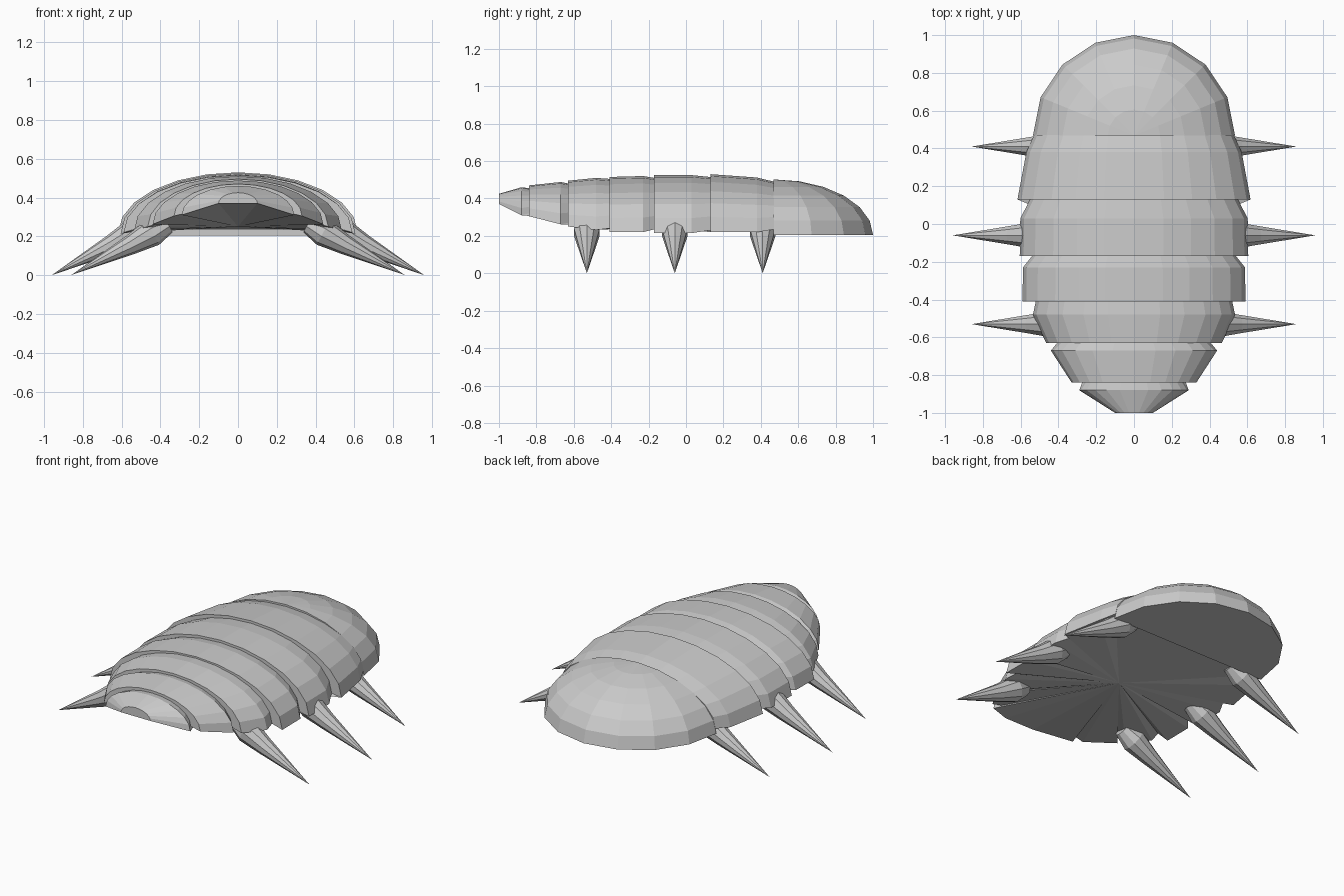
import bpy, bmesh
from math import sin, cos, pi
from mathutils import Vector

if "Cube" in bpy.data.objects:
    bpy.data.objects.remove(bpy.data.objects["Cube"])


def finish(bm, name):
    bmesh.ops.recalc_face_normals(bm, faces=bm.faces)
    me = bpy.data.meshes.new(name)
    bm.to_mesh(me)
    bm.free()
    ob = bpy.data.objects.new(name, me)
    bpy.context.collection.objects.link(ob)
    return ob


def bridge(bm, a, b, closed=False):
    n = len(a)
    for i in range(n if closed else n - 1):
        j = (i + 1) % n
        bm.faces.new((a[i], a[j], b[j], b[i]))


# Armoured body: arches along y as (y, half width, bottom z, top z)
ARCHES = [
    (-1.00, 0.10, 0.37, 0.425),
    (-0.88, 0.29, 0.31, 0.46), (-0.84, 0.265, 0.32, 0.455),
    (-0.84, 0.33, 0.305, 0.47), (-0.67, 0.44, 0.262, 0.488), (-0.63, 0.40, 0.27, 0.48),
    (-0.63, 0.465, 0.25, 0.495), (-0.48, 0.535, 0.232, 0.51), (-0.41, 0.52, 0.24, 0.505),
    (-0.41, 0.59, 0.22, 0.515), (-0.23, 0.588, 0.22, 0.52), (-0.17, 0.54, 0.235, 0.51),
    (-0.17, 0.605, 0.215, 0.525), (0.03, 0.602, 0.215, 0.525), (0.13, 0.55, 0.23, 0.515),
    (0.13, 0.617, 0.22, 0.53), (0.38, 0.57, 0.22, 0.512), (0.47, 0.53, 0.235, 0.49),
]
STEPS = 12
bm = bmesh.new()
rings = []
for y, w, lo, hi in ARCHES:
    rings.append([bm.verts.new((w * cos(pi * i / STEPS), y, lo + (hi - lo) * sin(pi * i / STEPS)))
                  for i in range(STEPS + 1)])
for a, b in zip(rings, rings[1:]):
    bridge(bm, a, b)
bm.faces.new(rings[0])
bm.faces.new(rings[-1])
# Underside: fan from the lower rim to one centre point
hub = bm.verts.new((0, -0.13, 0.25))
rim = [r[0] for r in rings] + [r[-1] for r in reversed(rings)]
for i, v in enumerate(rim):
    bm.faces.new((v, rim[(i + 1) % len(rim)], hub))
finish(bm, "segmented_body")

# Head shield: quarter ellipsoid with flat underside and back
bm = bmesh.new()
arcs = []
for k in range(6):
    e = pi / 2 * k / 6
    arcs.append([bm.verts.new((0.535 * cos(e) * cos(pi * i / 8),
                               0.468 + 0.532 * cos(e) * sin(pi * i / 8),
                               0.205 + 0.297 * sin(e))) for i in range(9)])
for a, b in zip(arcs, arcs[1:]):
    bridge(bm, a, b)
top = bm.verts.new((0, 0.468, 0.502))
for i in range(8):
    bm.faces.new((arcs[-1][i], arcs[-1][i + 1], top))
bm.faces.new(arcs[0])
bm.faces.new([a[0] for a in arcs] + [top] + [a[-1] for a in reversed(arcs)])
finish(bm, "head_shield")


# Legs: bent tapering spikes, mirrored left and right
def leg(name, side, y, shift):
    bm = bmesh.new()
    axis = Vector((0.88, 0, -0.47))
    up = Vector((0.47, 0, 0.88))
    loops = []
    for x, z, r in ((0.36, 0.265, 0.05), (0.44, 0.22, 0.072), (0.55, 0.158, 0.052)):
        loop = []
        for i in range(10):
            t = 2 * pi * i / 10
            p = Vector((x + shift, y, z)) + up * (r * cos(t)) + Vector((0, r * sin(t), 0))
            loop.append(bm.verts.new((p.x * side, p.y, p.z)))
        loops.append(loop)
    for a, b in zip(loops, loops[1:]):
        bridge(bm, a, b, True)
    bm.faces.new(loops[0])
    tip = bm.verts.new(((0.86 + shift) * side, y, 0))
    for i in range(10):
        bm.faces.new((loops[-1][i], loops[-1][(i + 1) % 10], tip))
    finish(bm, name)


for place, y, shift in (("head_end", 0.41, 0), ("middle", -0.06, 0.1), ("tail_end", -0.53, 0)):
    for label, side in (("left", -1), ("right", 1)):
        leg(f"{place}_{label}_leg", side, y, shift)
